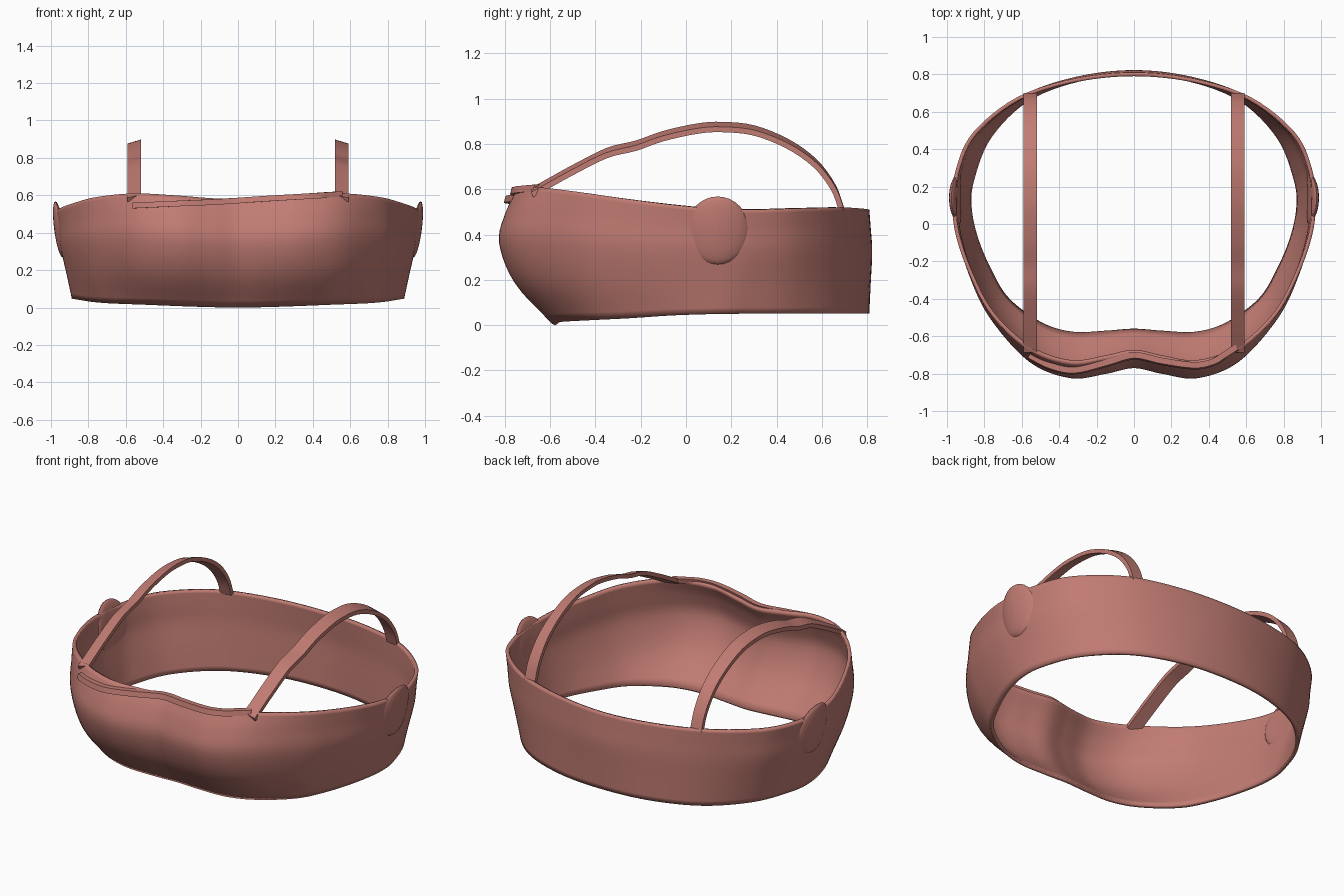
import bpy, bmesh, math
from mathutils import Vector

if "Cube" in bpy.data.objects:
    bpy.data.objects.remove(bpy.data.objects["Cube"])

mat = bpy.data.materials.new("rose_fabric")
mat.diffuse_color = (0.53, 0.2, 0.17, 1)
mat.use_nodes = True
mat.node_tree.nodes["Principled BSDF"].inputs["Base Color"].default_value = mat.diffuse_color


def spline(pts, steps):
    """Catmull-Rom through points, ends included."""
    p = [Vector(q) for q in pts]
    p = [2 * p[0] - p[1]] + p + [2 * p[-1] - p[-2]]
    out = []
    for i in range(1, len(p) - 2):
        a, b, c, d = p[i - 1:i + 3]
        for k in range(steps):
            t = k / steps
            out.append(0.5 * (2 * b + (c - a) * t + (2 * a - 5 * b + 4 * c - d) * t ** 2
                              + (3 * b - a - 3 * c + d) * t ** 3))
    return out + [p[-2]]


def finish(name, verts, faces, angle=40):
    me = bpy.data.meshes.new(name)
    me.from_pydata(verts, [], faces)
    bm = bmesh.new()
    bm.from_mesh(me)
    bmesh.ops.recalc_face_normals(bm, faces=bm.faces)
    bm.to_mesh(me)
    bm.free()
    ob = bpy.data.objects.new(name, me)
    bpy.context.collection.objects.link(ob)
    me.materials.append(mat)
    bpy.ops.object.select_all(action='DESELECT')
    ob.select_set(True)
    bpy.context.view_layer.objects.active = ob
    bpy.ops.object.shade_smooth_by_angle(angle=math.radians(angle))
    return ob


def ribbon(name, path, a, b):
    """Sweep a rectangle; a, b map the path tangent to half width / half depth."""
    verts, faces = [], []
    n = len(path)
    for i, p in enumerate(path):
        t = (path[min(i + 1, n - 1)] - path[max(i - 1, 0)]).normalized()
        u, v = a(t), b(t)
        verts += [p + u + v, p - u + v, p - u - v, p + u - v]
    for i in range(n - 1):
        for k in range(4):
            j = (k + 1) % 4
            faces.append((4 * i + k, 4 * i + j, 4 * i + 4 + j, 4 * i + 4 + k))
    faces += [(0, 1, 2, 3), tuple(range(4 * n - 4, 4 * n))]
    return finish(name, verts, faces)


# Wrap band: half outlines from back centre to front centre, (x, y, z)
bottom = [(0, .81, .05), (.3, .78, .05), (.58, .67, .05), (.78, .47, .05), (.87, .25, .05),
          (.888, .1, .048), (.855, -.07, .042), (.78, -.25, .03), (.68, -.41, .022),
          (.5, -.54, .015), (.33, -.59, .008), (.15, -.585, .002), (0, -.575, .0)]
middle = [(0, .823), (.32, .785), (.61, .68), (.83, .5), (.93, .3), (.95, .12), (.94, -.05),
          (.88, -.27), (.77, -.5), (.56, -.735), (.34, -.823), (.15, -.8), (0, -.77)]
top = [(0, .81, .51), (.33, .775, .515), (.63, .675, .52), (.86, .49, .515), (.95, .3, .51),
       (.97, .12, .515), (.955, -.05, .53), (.88, -.27, .558), (.76, -.49, .59),
       (.56, -.67, .61), (.34, -.745, .6), (.15, -.72, .585), (0, -.69, .58)]
columns = []
for i, (b, m, t) in enumerate(zip(bottom, middle, top)):
    b, t = Vector(b), Vector(t)
    front = max(0, min(1, (i - 5) / 4))

    def height(f):
        return b.z + (t.z - b.z) * f
    m = Vector((m[0], m[1], height(.6)))
    low = b.lerp(m, .5 + .2 * front)
    low.z = height(.3)
    high = m.lerp(t, .5 - .17 * front)
    high.z = height(.82)
    columns.append(spline([b, low, m, high, t], 5))
rows = []
for r in range(len(columns[0])):
    line = [c[r] for c in columns]
    # reflected neighbours keep both centre lines smooth
    def mirror(v):
        return Vector((-v.x, v.y, v.z))
    half = spline([mirror(line[1])] + line + [mirror(line[-2])], 6)[6:-6]
    rows.append(half + [mirror(v) for v in half[-2:0:-1]])
n = len(rows[0])
faces = [(r * n + k, r * n + (k + 1) % n, (r + 1) * n + (k + 1) % n, (r + 1) * n + k)
         for r in range(len(rows) - 1) for k in range(n)]
band = finish("wrap_band", [v for row in rows for v in row], faces)
mod = band.modifiers.new("thickness", 'SOLIDIFY')
mod.thickness = 0.02
mod.offset = -1

# Shoulder straps and side pads
strap = [(-.68, .585), (-.6, .63), (-.5, .685), (-.35, .76), (-.22, .793), (-.1, .835),
         (.05, .868), (.16, .875), (.3, .86), (.45, .80), (.57, .715), (.65, .61), (.688, .51)]
for s, side in ((-1, "left"), (1, "right")):
    path = spline([(s * .555, y, z) for y, z in strap], 4)
    ribbon(side + "_shoulder_strap", path,
           lambda t: Vector((s * .036, 0, -.011 * abs(t.y))),
           lambda t: Vector((0, -t.z, t.y)).normalized() * .012)

    verts, pad_faces = [], []
    seg, rings = 32, 12
    for r in range(rings + 1):
        a = math.pi * r / rings
        for k in range(seg):
            q = 2 * math.pi * k / seg
            x, y, z = .026 * math.cos(a), .14 * math.sin(a) * math.cos(q), .15 * math.sin(a) * math.sin(q)
            verts.append((s * (.957 + x + .13 * z - 1.1 * y * y), .14 + y, .418 + z))
    for r in range(rings):
        for k in range(seg):
            j = (k + 1) % seg
            pad_faces.append((r * seg + k, r * seg + j, (r + 1) * seg + j, (r + 1) * seg + k))
    finish(side + "_side_pad", verts, pad_faces, 60)

# Slanted trim strip along the front neckline
trim = [(-.56, -.705, .545), (-.45, -.76, .55), (-.32, -.785, .556), (-.15, -.745, .563),
        (0, -.705, .572), (.15, -.735, .582), (.32, -.758, .592), (.42, -.74, .598),
        (.48, -.705, .602), (.55, -.66, .606)]
ribbon("neckline_trim", spline(trim, 5),
       lambda t: Vector((0, .004, .015)),
       lambda t: Vector((-t.y, t.x, 0)).normalized() * .016)
